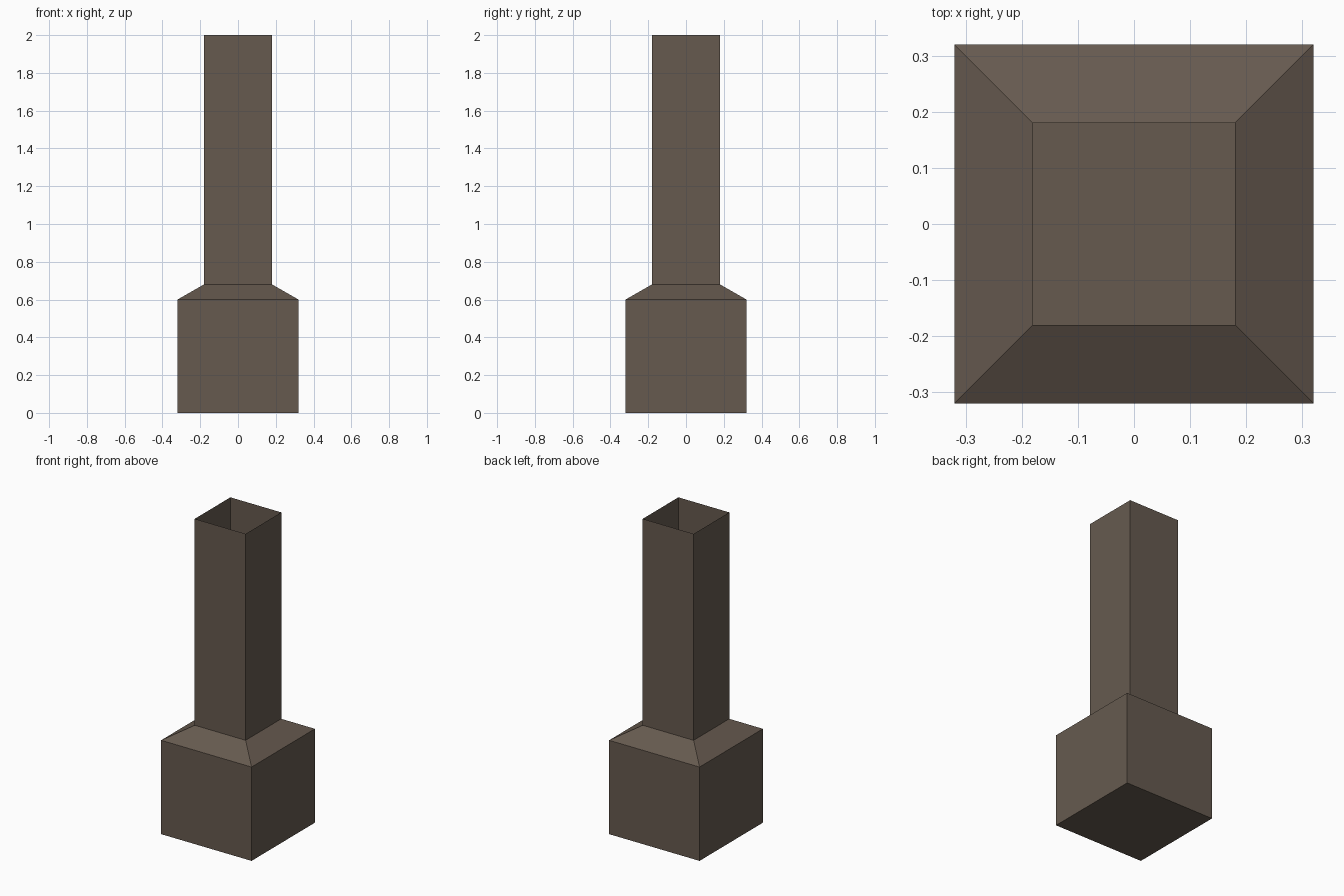
import bpy
import bmesh

if "Cube" in bpy.data.objects:
    bpy.data.objects.remove(bpy.data.objects["Cube"])

# Single weathered brown colour
brown = bpy.data.materials.new("dark_brown")
brown.diffuse_color = (0.133, 0.102, 0.078, 1.0)
brown.use_nodes = True
brown.node_tree.nodes["Principled BSDF"].inputs["Base Color"].default_value = brown.diffuse_color

# Square profile: (half width, height) from foot to open mouth
PROFILE = [(0.32, 0.0), (0.32, 0.60), (0.18, 0.68), (0.18, 2.0)]
CORNERS = [(-1, -1), (1, -1), (1, 1), (-1, 1)]

bm = bmesh.new()
rings = [[bm.verts.new((sx * w, sy * w, z)) for sx, sy in CORNERS]
         for w, z in PROFILE]

# Walls, sloped shoulder and shaft
for low, high in zip(rings, rings[1:]):
    for i in range(4):
        j = (i + 1) % 4
        bm.faces.new((low[i], low[j], high[j], high[i]))

# Closed underside; the top stays open
bm.faces.new(rings[0][::-1])

mesh = bpy.data.meshes.new("chimney_stack")
bm.to_mesh(mesh)
bm.free()
mesh.materials.append(brown)
stack = bpy.data.objects.new("chimney_stack", mesh)
bpy.context.collection.objects.link(stack)
